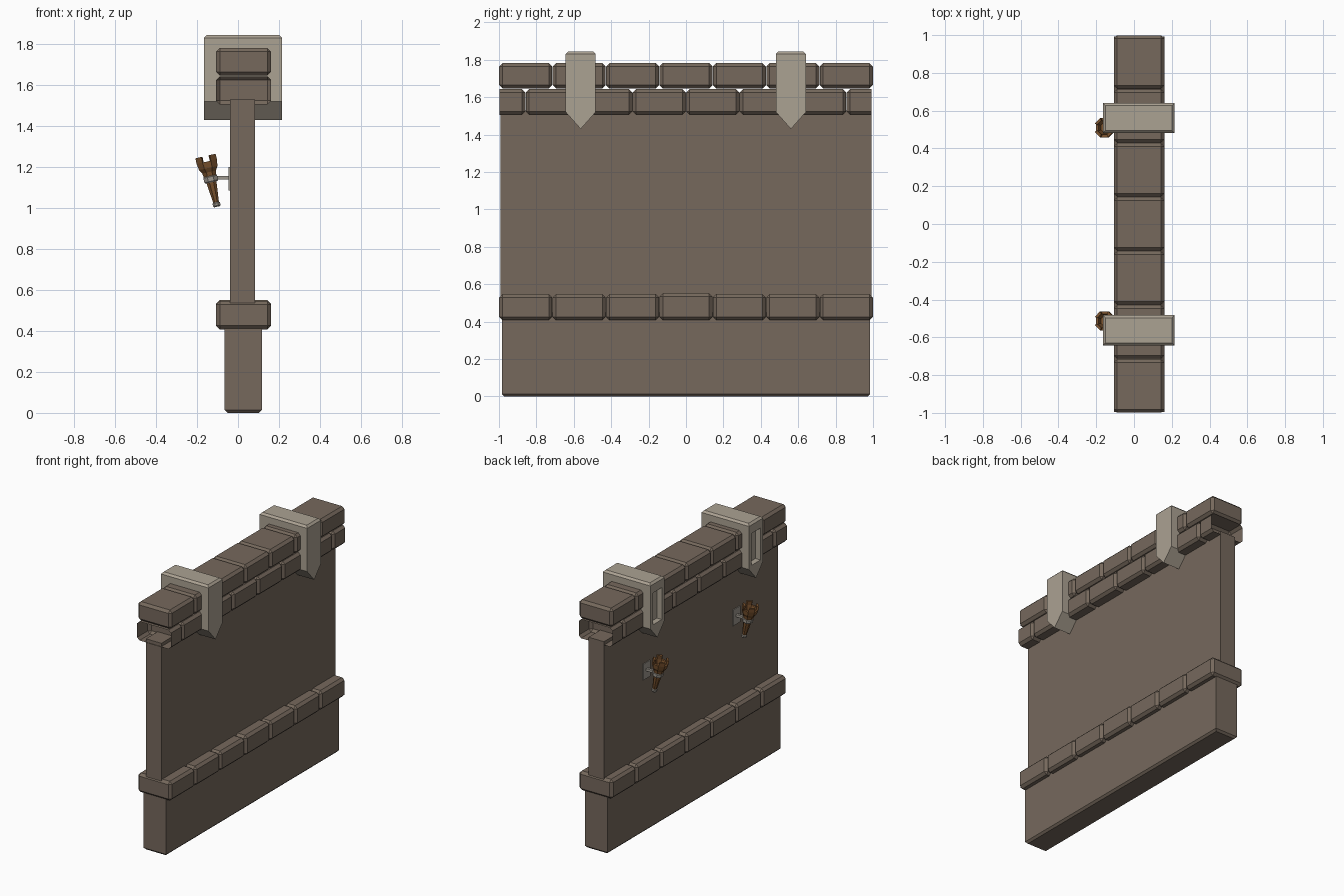
import bpy, bmesh, math
from mathutils import Matrix, Vector

if "Cube" in bpy.data.objects:
    bpy.data.objects.remove(bpy.data.objects["Cube"])


def material(name, rgb):
    m = bpy.data.materials.new(name)
    m.diffuse_color = (*rgb, 1)
    m.use_nodes = True
    m.node_tree.nodes["Principled BSDF"].inputs["Base Color"].default_value = m.diffuse_color
    return m


STONE = material("brown stone", (0.18, 0.14, 0.108))
TRIM = material("pale stone", (0.41, 0.36, 0.29))
WOOD = material("torch wood", (0.20, 0.088, 0.028))
METAL = material("grey metal", (0.34, 0.31, 0.27))


def finish(bm, name, mat, matrix=None):
    if matrix:
        bm.transform(matrix)
    me = bpy.data.meshes.new(name)
    bm.to_mesh(me)
    bm.free()
    me.materials.append(mat)
    ob = bpy.data.objects.new(name, me)
    bpy.context.collection.objects.link(ob)
    return ob


def box(name, mat, lo, hi, chamfer=0, pick=None, open_y=None, matrix=None):
    """Box between two corners; chamfers picked edges, can leave one y end open."""
    lo, hi = Vector(lo), Vector(hi)
    bm = bmesh.new()
    bmesh.ops.create_cube(bm, size=1)
    for v in bm.verts:
        v.co = Vector(lo[i] if v.co[i] < 0 else hi[i] for i in range(3))
    if open_y is not None:
        bm.faces.ensure_lookup_table()
        ends = [f for f in bm.faces if abs(f.calc_center_median().y - open_y) < 1e-5]
        bmesh.ops.delete(bm, geom=ends, context='FACES')
    if chamfer:
        edges = [e for e in bm.edges if not e.is_boundary and (pick is None or pick(e))]
        bmesh.ops.bevel(bm, geom=edges, offset=chamfer, segments=1,
                        affect='EDGES', profile=0.5)
    return finish(bm, name, mat, matrix)


def lathe(name, mat, profile, matrix, sides=8, prongs=0):
    """Spin (radius, height) points; optionally raise every second rim face."""
    bm = bmesh.new()
    rings = []
    for r, z in profile:
        rings.append([bm.verts.new((r * math.cos(2 * math.pi * k / sides),
                                    r * math.sin(2 * math.pi * k / sides), z))
                      for k in range(sides)])
    rim = []
    for a, b in zip(rings, rings[1:]):
        for k in range(sides):
            n = (k + 1) % sides
            f = bm.faces.new((a[k], a[n], b[n], b[k]))
            if prongs and abs(a[0].co.z - b[0].co.z) < 1e-6 and k % 2 == 0:
                rim.append(f)
    bm.faces.new(rings[0][::-1])
    bm.faces.new(rings[-1])
    if rim:
        ext = bmesh.ops.extrude_discrete_faces(bm, faces=rim)
        for f in ext['faces']:
            bmesh.ops.translate(bm, verts=f.verts, vec=(0, 0, prongs))
    return finish(bm, name, mat, matrix)


# Plinth and wall panel
box("wall_base", STONE, (-0.065, -0.985, 0), (0.117, 0.985, 0.45), 0.014,
    pick=lambda e: all(v.co.z < 0.01 for v in e.verts))
box("wall_panel", STONE, (-0.04, -0.992, 0.42), (0.083, 0.992, 1.53))

# Brick courses
X0, X1 = -0.107, 0.161
W = 2 / 7
for i in range(7):
    y = -1 + i * W
    lift = 0.005 if i == 3 else 0
    box(f"plinth_brick_{i}", STONE, (X0, y + 0.001, 0.408),
        (X1, y + W - 0.001, 0.547 + lift), 0.018)
    box(f"top_brick_{i}", STONE, (X0, y + 0.001, 1.647), (X1, y + W - 0.001, 1.782), 0.018)
for i in range(8):
    y0, y1 = max(-0.997, -1 + (i - 0.5) * W), min(0.993, -1 + (i + 0.5) * W)
    box(f"lower_cap_brick_{i}", STONE, (X0, y0 + 0.001, 1.506), (X1, y1 - 0.001, 1.643),
        0.018, open_y={0: y0 + 0.001, 7: y1 - 0.001}.get(i))

# Saddle stones over the cap: pointed prism with a sunk panel on the torch side
for tag, yc in (("a", -0.563), ("b", 0.561)):
    bm = bmesh.new()
    outline = [(-0.08, 1.52), (0, 1.43), (0.08, 1.52), (0.08, 1.845), (-0.08, 1.845)]
    face = bm.faces.new([bm.verts.new((-0.165, yc + y, z)) for y, z in outline])
    ext = bmesh.ops.extrude_face_region(bm, geom=[face])
    bmesh.ops.translate(bm, vec=(0.38, 0, 0),
                        verts=[g for g in ext['geom'] if isinstance(g, bmesh.types.BMVert)])
    bmesh.ops.recalc_face_normals(bm, faces=bm.faces[:])
    top = [e for e in bm.edges if all(v.co.z > 1.84 for v in e.verts)]
    bmesh.ops.bevel(bm, geom=top, offset=0.014, segments=1, affect='EDGES', profile=0.5)
    saddle = finish(bm, f"saddle_stone_{tag}", TRIM)
    cutter = box(f"panel_cutter_{tag}", TRIM, (-0.2, yc - 0.05, 1.54), (-0.125, yc + 0.05, 1.77))
    cutter.hide_render = True
    cutter.hide_viewport = True
    cutter.display_type = 'WIRE'
    mod = saddle.modifiers.new("sunk_panel", 'BOOLEAN')
    mod.operation = 'DIFFERENCE'
    mod.solver = 'EXACT'
    mod.object = cutter

# Wall torches
for tag, yc in (("a", -0.513), ("b", 0.51)):
    place = (Matrix.Translation((-0.103, yc, 1.01)) @ Matrix.Rotation(-0.225, 4, 'Y')
             @ Matrix.Rotation(math.pi / 8, 4, 'Z'))
    lathe(f"torch_foot_{tag}", METAL, [(0.015, -0.004), (0.02, 0.002), (0.02, 0.014),
                                       (0.015, 0.02)], place)
    lathe(f"torch_handle_{tag}", WOOD, [(0.015, 0.015), (0.031, 0.155)], place)
    lathe(f"torch_ring_{tag}", METAL, [(0.032, 0.118), (0.037, 0.124), (0.037, 0.146),
                                       (0.032, 0.152)], place)
    lathe(f"torch_head_{tag}", WOOD,
          [(0.034, 0.15), (0.037, 0.17), (0.05, 0.19), (0.055, 0.222), (0.04, 0.222),
           (0.032, 0.19)], place, prongs=0.028)
    # Bracket arm and wall plate
    box(f"torch_plate_{tag}", METAL, (-0.046, yc - 0.04, 1.085), (-0.038, yc + 0.04, 1.2))
    box(f"torch_arm_{tag}", METAL, (-0.115, yc - 0.009, 1.139), (-0.04, yc + 0.009, 1.157))
